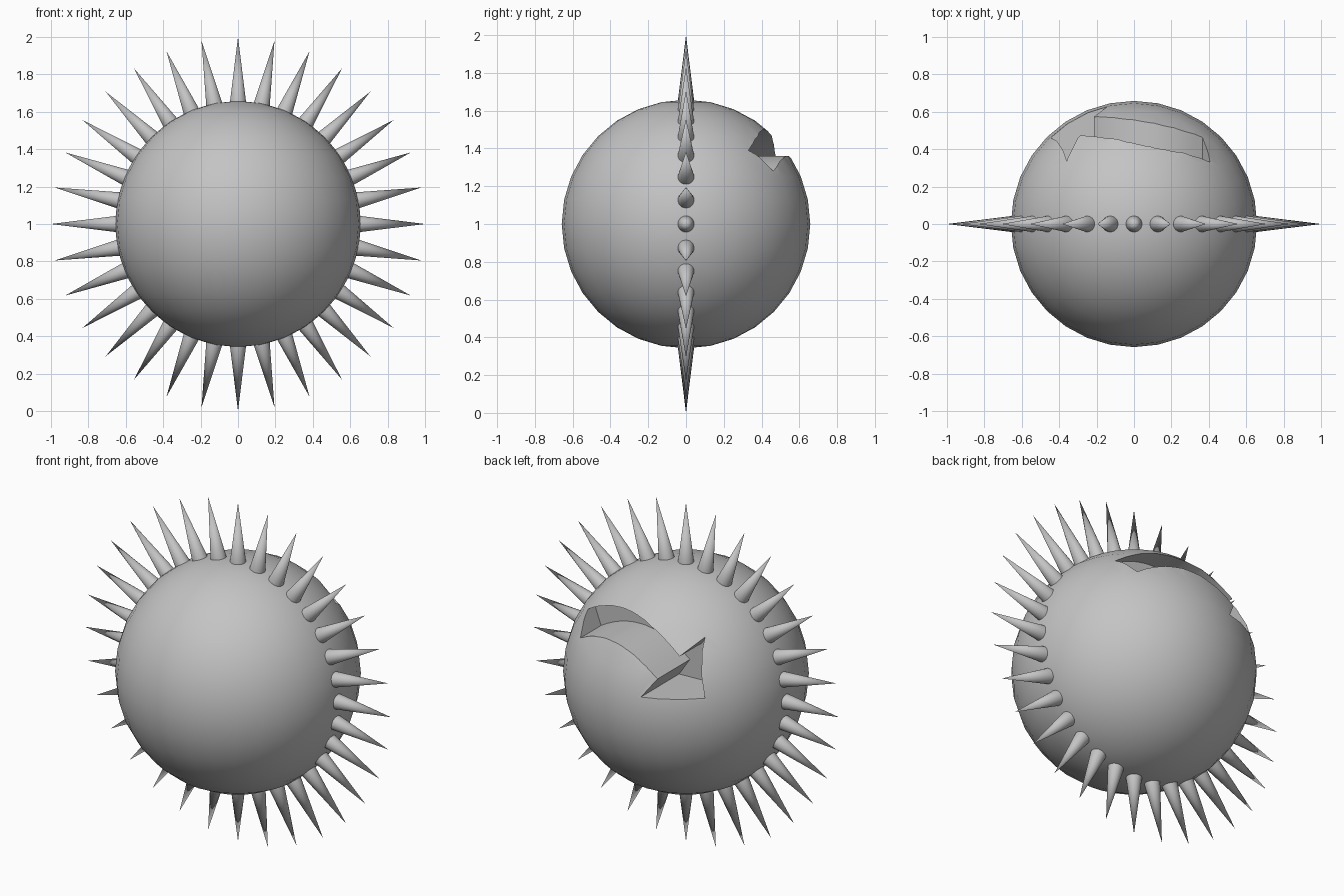
import bpy
import bmesh
import math
from mathutils import Matrix, Vector

default = bpy.data.objects.get("Cube")
if default:
    bpy.data.objects.remove(default, do_unlink=True)

CENTRE = Vector((0, 0, 1))
BALL_RADIUS = 0.658
SPIKES = 32

grey = bpy.data.materials.new("plain grey")
grey.use_nodes = True
colour = (0.55, 0.55, 0.55, 1)
grey.diffuse_color = colour
grey.node_tree.nodes["Principled BSDF"].inputs["Base Color"].default_value = colour


def mesh_from(bm, name):
    bmesh.ops.recalc_face_normals(bm, faces=bm.faces)
    mesh = bpy.data.meshes.new(name)
    bm.to_mesh(mesh)
    bm.free()
    mesh.materials.append(grey)
    return mesh


def add_object(name, mesh):
    obj = bpy.data.objects.new(name, mesh)
    bpy.context.collection.objects.link(obj)
    return obj


def smooth(obj):
    bpy.ops.object.select_all(action="DESELECT")
    obj.select_set(True)
    bpy.context.view_layer.objects.active = obj
    bpy.ops.object.shade_smooth_by_angle(angle=math.radians(30))


def bow(p, q, r, steps=14):
    """Points on the parabola through p, q and r, from p to r."""
    points = []
    for i in range(steps + 1):
        x = p[0] + (r[0] - p[0]) * i / steps
        z = (p[1] * (x - q[0]) * (x - r[0]) / ((p[0] - q[0]) * (p[0] - r[0]))
             + q[1] * (x - p[0]) * (x - r[0]) / ((q[0] - p[0]) * (q[0] - r[0]))
             + r[1] * (x - p[0]) * (x - q[0]) / ((r[0] - p[0]) * (r[0] - q[0])))
        points.append((x, z))
    return points


# Ball
bm = bmesh.new()
bmesh.ops.create_uvsphere(bm, u_segments=32, v_segments=16, radius=BALL_RADIUS,
                          matrix=Matrix.Translation(CENTRE))
ball = add_object("ball", mesh_from(bm, "ball"))

# Curved arrow cutter: bent shaft and triangular head, extruded towards the back
upper_edge = bow((-0.29, 1.35), (0.1, 1.5), (0.407, 1.39))
lower_edge = bow((-0.215, 1.235), (0.08, 1.36), (0.366, 1.28))
head = [(-0.144, 1.13), (-0.446, 1.14), (-0.36, 1.43)]
outline = upper_edge + lower_edge[::-1] + head
bm = bmesh.new()
floor = bm.faces.new([bm.verts.new((x, 0.27, z)) for x, z in outline])
extruded = bmesh.ops.extrude_face_region(bm, geom=[floor], use_keep_orig=True)
back = [v for v in extruded["geom"] if isinstance(v, bmesh.types.BMVert)]
bmesh.ops.translate(bm, verts=back, vec=(0, 0.6, 0))
cutter = add_object("arrow_cutter", mesh_from(bm, "arrow_cutter"))
cutter.hide_render = True

# Carve the arrow recess into the ball
carve = ball.modifiers.new("arrow recess", "BOOLEAN")
carve.operation = "DIFFERENCE"
carve.solver = "EXACT"
carve.object = cutter
bpy.ops.object.select_all(action="DESELECT")
bpy.context.view_layer.objects.active = ball
ball.select_set(True)
bpy.ops.object.modifier_apply(modifier=carve.name)
bpy.data.objects.remove(cutter, do_unlink=True)
smooth(ball)

# Ring of spikes, sharing one cone mesh
inner, outer = 0.645, 1.0
bm = bmesh.new()
bmesh.ops.create_cone(bm, cap_ends=True, segments=32, radius1=0.044, radius2=0,
                      depth=outer - inner,
                      matrix=Matrix.Translation((0, 0, (inner + outer) / 2)))
spike_mesh = mesh_from(bm, "spike")
for i in range(SPIKES):
    spike = add_object(f"spike_{i + 1:02d}", spike_mesh)
    spike.location = CENTRE
    spike.rotation_euler.y = math.tau * i / SPIKES
    if i == 0:
        smooth(spike)
